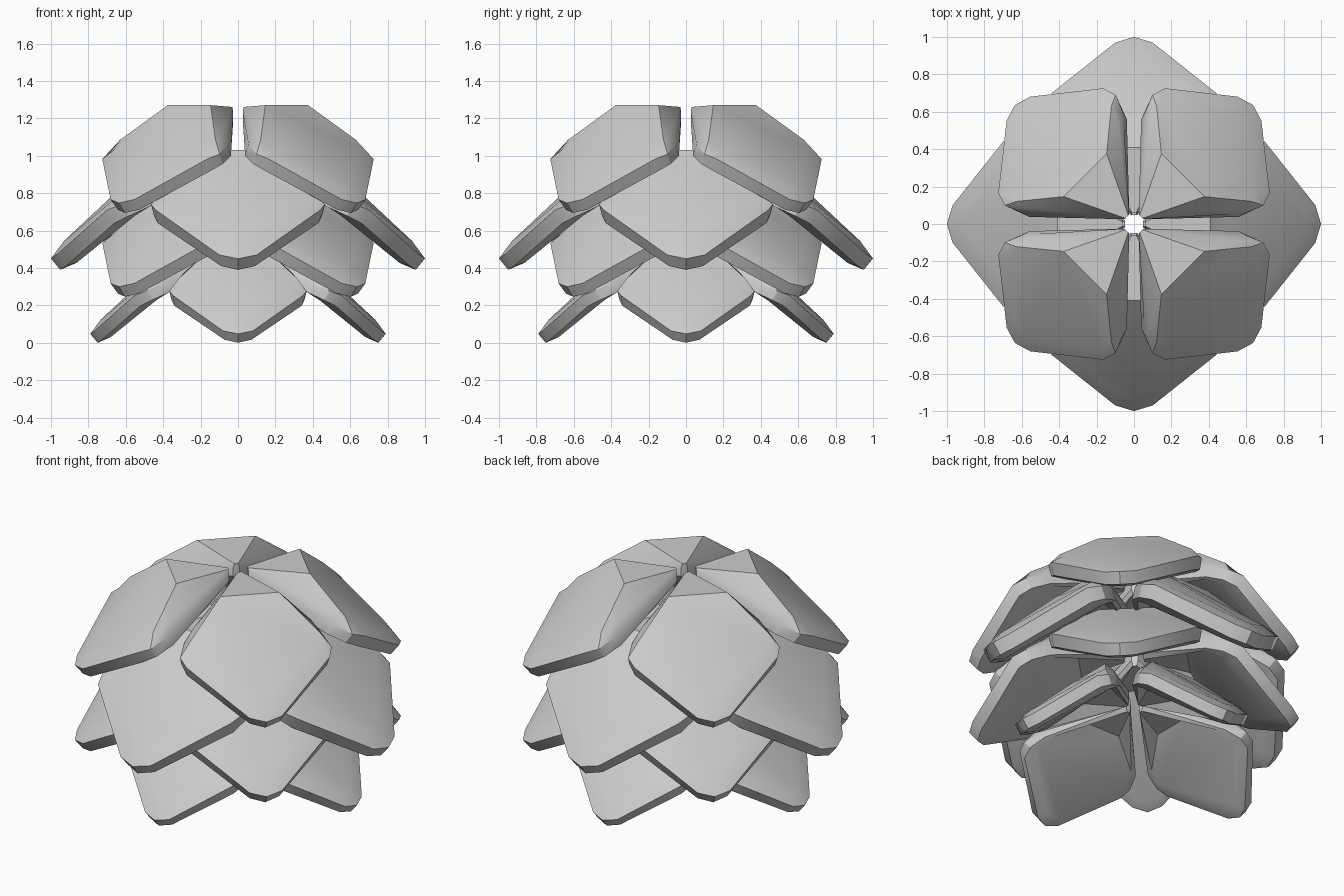
import bpy, bmesh, math
from mathutils import Matrix, Vector

if "Cube" in bpy.data.objects:
    bpy.data.objects.remove(bpy.data.objects["Cube"])

mat = bpy.data.materials.new("light grey")
mat.diffuse_color = (0.6, 0.6, 0.6, 1)
mat.use_nodes = True
mat.node_tree.nodes["Principled BSDF"].inputs["Base Color"].default_value = mat.diffuse_color

# Half outlines of one petal: (distance from axis, half width, height), centre to tip
TOP = [(.06, .012, 1.02), (.49, .36, .87), (.59, .40, .825), (.66, .375, .77), (.91, .07, .56), (.93, 0, .545)]
UPPER = [(.06, .02, .99), (.51, .42, .79), (.62, .465, .74), (.70, .44, .71), (.97, .10, .47), (1.0, 0, .45)]
LOWER = [(.06, .02, .94), (.47, .41, .73), (.58, .45, .68), (.66, .43, .64), (.92, .09, .41), (.95, 0, .39)]
UNDER = [(.06, .012, .90), (.46, .36, .74), (.55, .39, .68), (.60, .37, .645), (.86, .06, .43), (.88, 0, .42)]


def ring(bm, half):
    """Full closed loop of vertices; the half outline is mirrored across the petal."""
    pts = half + [(r, -w, z) for r, w, z in reversed(half[:-1])]
    return [bm.verts.new(p) for p in pts]


def cap(bm, loop, shoulder):
    """Flat plate with a shoulder edge, and three facets running in to the axis."""
    r, w, z = shoulder
    a, b = bm.verts.new((r, w, z)), bm.verts.new((r, -w, z))
    n = len(loop)
    o1, o2 = loop[0], loop[-1]
    bm.faces.new((o1, a, b, o2))
    bm.faces.new((o1, loop[1], a))
    bm.faces.new((o2, b, loop[-2]))
    bm.faces.new((a, loop[1], loop[2]))
    bm.faces.new((b, loop[-3], loop[-2]))
    bm.faces.new([a] + loop[2:n - 2] + [b])


def add_petal(bm):
    rings = [ring(bm, h) for h in (TOP, UPPER, LOWER, UNDER)]
    n = len(rings[0])
    for p, q in zip(rings, rings[1:]):
        for i in range(n):
            j = (i + 1) % n
            bm.faces.new((p[i], p[j], q[j], q[i]))
    cap(bm, rings[0], (.41, .18, 1.03))
    cap(bm, rings[3], (.33, .14, .88))


# Four layers of four petals: name, size, lift, turn in degrees
for name, size, lift, turn in [("bottom_petals", .79, -.308, 0),
                               ("lower_petals", .90, -.105, 45),
                               ("upper_petals", 1.0, 0, 0),
                               ("top_petals", .90, .343, 45)]:
    bm = bmesh.new()
    for k in range(4):
        old = set(bm.verts)
        add_petal(bm)
        m = (Matrix.Translation((0, 0, lift))
             @ Matrix.Rotation(math.radians(turn + 90 * k), 4, 'Z')
             @ Matrix.Scale(size, 4))
        bmesh.ops.transform(bm, matrix=m, verts=[v for v in bm.verts if v not in old])
    bmesh.ops.recalc_face_normals(bm, faces=bm.faces)
    me = bpy.data.meshes.new(name)
    bm.to_mesh(me)
    bm.free()
    me.materials.append(mat)
    ob = bpy.data.objects.new(name, me)
    bpy.context.collection.objects.link(ob)
    bpy.ops.object.select_all(action='DESELECT')
    ob.select_set(True)
    bpy.context.view_layer.objects.active = ob
    bpy.ops.object.shade_smooth_by_angle(angle=math.radians(30))
